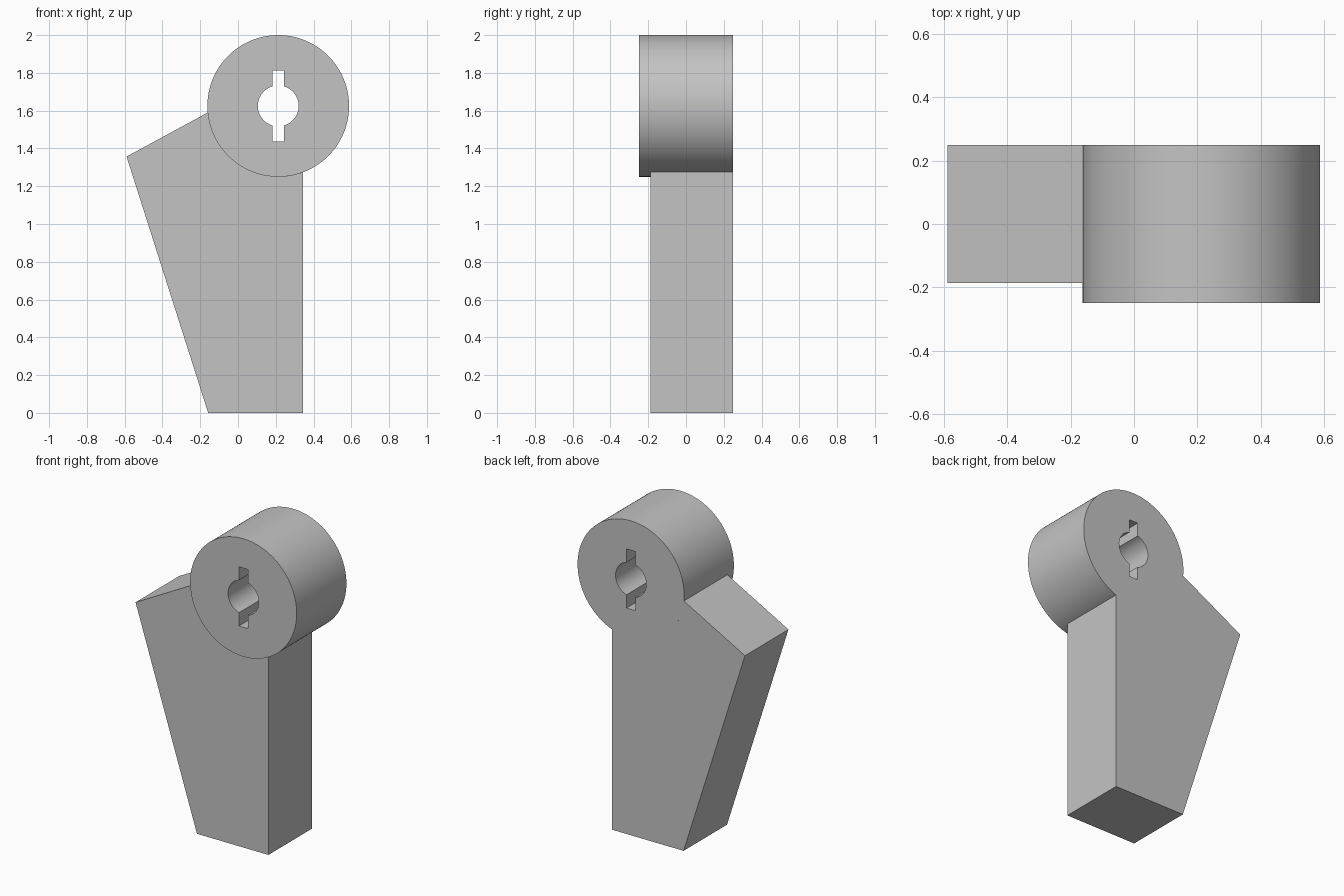
import bpy, bmesh
from math import cos, sin, asin, acos, pi, radians
from mathutils import Matrix

cube = bpy.data.objects.get("Cube")
if cube:
    bpy.data.objects.remove(cube, do_unlink=True)

HUB_X, HUB_Z, HUB_R = 0.213, 1.625, 0.375
BORE_R, SLOT_W, SLOT_H = 0.108, 0.031, 0.188

grey = bpy.data.materials.new("plain grey")
grey.use_nodes = True
colour = (0.55, 0.55, 0.55, 1)
grey.diffuse_color = colour
grey.node_tree.nodes["Principled BSDF"].inputs["Base Color"].default_value = colour


def arc(radius, start, end, steps):
    """Points on an arc around the hub axis."""
    angles = [start + (end - start) * i / steps for i in range(steps + 1)]
    return [(HUB_X + radius * cos(a), HUB_Z + radius * sin(a)) for a in angles]


def plate(name, outlines, y_front, y_back):
    """Extrude closed x-z outlines along y; inner outlines become holes."""
    curve = bpy.data.curves.new(name, "CURVE")
    curve.dimensions = "2D"
    curve.fill_mode = "BOTH"
    curve.extrude = (y_back - y_front) / 2
    for points in outlines:
        spline = curve.splines.new("POLY")
        spline.points.add(len(points) - 1)
        for p, (x, z) in zip(spline.points, points):
            p.co = (x, z, 0, 1)
        spline.use_cyclic_u = True
    temp = bpy.data.objects.new(name + " outline", curve)
    bpy.context.collection.objects.link(temp)
    bpy.context.view_layer.update()
    graph = bpy.context.evaluated_depsgraph_get()
    mesh = bpy.data.meshes.new_from_object(temp.evaluated_get(graph))
    bpy.data.objects.remove(temp, do_unlink=True)

    # Stand the plate upright and weld its caps to its walls
    bm = bmesh.new()
    bm.from_mesh(mesh)
    bm.transform(Matrix.Translation((0, (y_front + y_back) / 2, 0))
                 @ Matrix.Rotation(pi / 2, 4, "X"))
    bmesh.ops.remove_doubles(bm, verts=bm.verts, dist=1e-5)
    bmesh.ops.recalc_face_normals(bm, faces=bm.faces)
    bm.to_mesh(mesh)
    bm.free()
    mesh.materials.clear()
    mesh.materials.append(grey)
    obj = bpy.data.objects.new(name, mesh)
    bpy.context.collection.objects.link(obj)
    bpy.ops.object.select_all(action="DESELECT")
    obj.select_set(True)
    bpy.context.view_layer.objects.active = obj
    bpy.ops.object.shade_smooth_by_angle(angle=radians(30))
    return obj


# Hub: thick disc with a round bore and two opposite key slots
rim = arc(HUB_R, 0, 2 * pi, 128)[:-1]
key = acos(SLOT_W / BORE_R)
top_slot = [(HUB_X + SLOT_W, HUB_Z + SLOT_H), (HUB_X - SLOT_W, HUB_Z + SLOT_H)]
bottom_slot = [(HUB_X - SLOT_W, HUB_Z - SLOT_H), (HUB_X + SLOT_W, HUB_Z - SLOT_H)]
bore = (arc(BORE_R, -key, key, 24) + top_slot
        + arc(BORE_R, pi - key, pi + key, 24) + bottom_slot)
plate("hub", [rim, bore], -0.25, 0.25)

# Arm: tapered lever that meets the hub along its curved rim, flush at the back
right_x = 0.345
start = pi + asin(0.035 / HUB_R)
end = 2 * pi - acos((right_x - HUB_X) / HUB_R)
arm = [(right_x, 0), (-0.158, 0), (-0.59, 1.357)] + arc(HUB_R, start, end, 40)
plate("arm", [arm], -0.187, 0.25)
